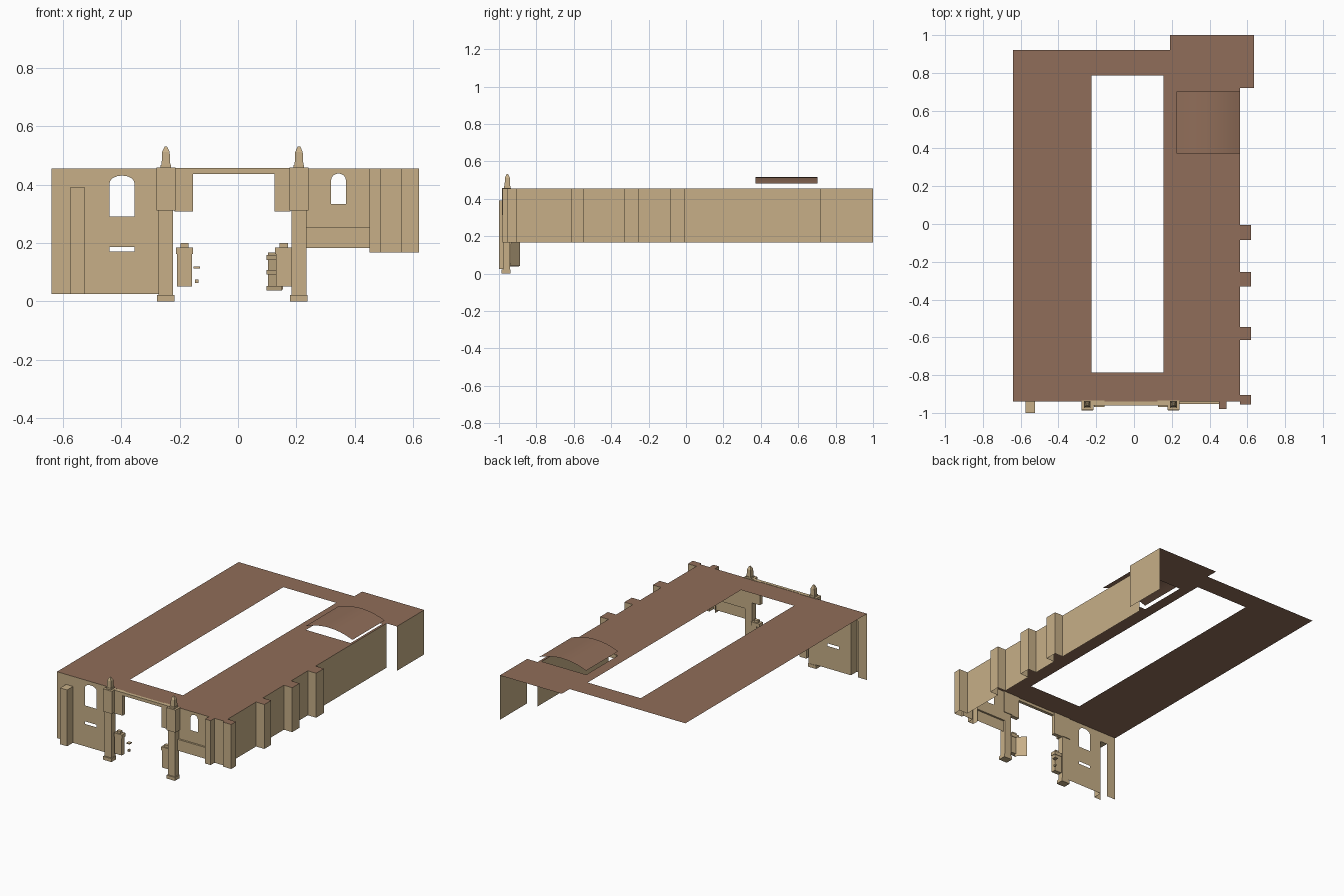
import bpy, bmesh, math
from mathutils import Vector

if "Cube" in bpy.data.objects:
    bpy.data.objects.remove(bpy.data.objects["Cube"])


def material(name, rgb):
    m = bpy.data.materials.new(name)
    m.diffuse_color = (*rgb, 1)
    m.use_nodes = True
    m.node_tree.nodes["Principled BSDF"].inputs["Base Color"].default_value = m.diffuse_color
    return m


STONE = material("sandstone", (0.57, 0.43, 0.245))
ROOF = material("brown_roof", (0.28, 0.155, 0.10))


def finish(bm, name, mat):
    me = bpy.data.meshes.new(name)
    bm.to_mesh(me)
    bm.free()
    me.materials.append(mat)
    ob = bpy.data.objects.new(name, me)
    bpy.context.collection.objects.link(ob)
    return ob


def panel(name, loops, mat, normal):
    """Flat sheet: first loop is the outline, the others are holes."""
    bm = bmesh.new()
    edges = []
    for loop in loops:
        vs = [bm.verts.new(p) for p in loop]
        edges += [bm.edges.new((vs[i - 1], vs[i])) for i in range(len(vs))]
    bmesh.ops.triangle_fill(bm, use_beauty=True, use_dissolve=False,
                            edges=edges, normal=normal)
    for f in bm.faces:
        f.normal_update()
        if f.normal.dot(Vector(normal)) < 0:
            f.normal_flip()
    bmesh.ops.dissolve_limit(bm, angle_limit=0.01, verts=bm.verts[:], edges=bm.edges[:])
    return finish(bm, name, mat)


def ribbon(name, path, z0, z1, mat=STONE):
    """Open upright wall along a plan path."""
    bm = bmesh.new()
    cols = [(bm.verts.new((x, y, z0)), bm.verts.new((x, y, z1))) for x, y in path]
    for a, b in zip(cols, cols[1:]):
        bm.faces.new((a[0], b[0], b[1], a[1]))
    return finish(bm, name, mat)


def box(name, x0, x1, y0, y1, z0, z1, top=1.0, mat=STONE):
    """Box whose top can be narrowed."""
    bm = bmesh.new()
    bmesh.ops.create_cube(bm, size=1)
    for v in bm.verts:
        s = top if v.co.z > 0 else 1
        v.co = ((x0 + x1) / 2 + v.co.x * s * (x1 - x0),
                (y0 + y1) / 2 + v.co.y * s * (y1 - y0),
                (z0 + z1) / 2 + v.co.z * (z1 - z0))
    return finish(bm, name, mat)


def rect_xz(x0, x1, z0, z1, y):
    return [(x0, y, z0), (x1, y, z0), (x1, y, z1), (x0, y, z1)]


def rect_xy(x0, x1, y0, y1, z):
    return [(x0, y0, z), (x1, y0, z), (x1, y1, z), (x0, y1, z)]


def arch_xz(x0, x1, z0, spring, top, y, n=8):
    c, r = (x0 + x1) / 2, (x1 - x0) / 2
    arc = [(c + r * math.cos(math.pi * i / n), y,
            spring + (top - spring) * math.sin(math.pi * i / n)) for i in range(n + 1)]
    return [(x0, y, z0), (x1, y, z0)] + arc


TOP, LOW, FY, RX = 0.455, 0.167, -0.94, 0.56

# plan of the right side: front buttress, corner buttress, three side buttresses
plan = [(0.45, FY), (0.45, -0.98), (0.49, -0.98), (0.49, FY), (RX, FY)]
for a, b in [(-0.955, -0.905), (-0.615, -0.545), (-0.33, -0.255), (-0.085, -0.005)]:
    plan += [(RX, a), (0.62, a), (0.62, b), (RX, b)]
plan.append((RX, 0.72))
ribbon("right_wall", plan, LOW, TOP)
ribbon("rear_annex_wall", [(0.635, 0.72), (0.635, 1.0)], LOW, TOP)

# flat roof with courtyard and vault openings
outline = [(-0.64, 0.92), (-0.64, FY)] + plan + [(0.635, 0.72), (0.635, 1), (0.19, 1), (0.19, 0.92)]
panel("flat_roof", [[(x, y, TOP) for x, y in outline],
                    rect_xy(-0.225, 0.155, -0.785, 0.785, TOP),
                    rect_xy(0.225, 0.545, 0.375, 0.70, TOP)], ROOF, (0, 0, 1))

# shallow vault floating over its opening
bm = bmesh.new()
rows = []
for i in range(13):
    t = i / 12
    x = 0.225 + 0.335 * t
    z = 0.481 + 0.034 * (1 - (2 * t - 1) ** 2)
    rows.append([bm.verts.new((x, y, z)) for y in (0.372, 0.702)])
for a, b in zip(rows, rows[1:]):
    bm.faces.new((a[0], b[0], b[1], a[1])).smooth = True
finish(bm, "vault_roof", ROOF)

# left front wall with arched window, slot and opening behind the buttress
panel("left_front_wall", [
    [(-0.64, FY, 0.025), (-0.575, FY, 0.025), (-0.575, FY, 0.39), (-0.525, FY, 0.39),
     (-0.525, FY, 0.025), (-0.225, FY, 0.025), (-0.225, FY, TOP), (-0.64, FY, TOP)],
    arch_xz(-0.44, -0.355, 0.29, 0.405, 0.431, FY),
    rect_xz(-0.44, -0.355, 0.17, 0.187, FY)], STONE, (0, -1, 0))

# left front buttress, open at its outer side
ribbon("left_buttress", [(-0.575, -1), (-0.525, -1), (-0.525, FY)], 0.025, 0.39)
panel("left_buttress_top", [rect_xy(-0.575, -0.525, -1, FY, 0.39)], STONE, (0, 0, 1))

# right front wall with small window and a stepped plinth
panel("right_front_wall", [rect_xz(0.23, 0.45, 0.255, TOP, FY),
                           arch_xz(0.319, 0.37, 0.333, 0.415, 0.438, FY)], STONE, (0, -1, 0))
panel("right_plinth", [rect_xz(0.23, 0.45, 0.182, 0.255, -0.952)], STONE, (0, -1, 0))
panel("plinth_ledge", [rect_xy(0.23, 0.45, -0.952, FY, 0.255)], STONE, (0, 0, 1))

# gate piers with bases, upper blocks and pinnacles
for side, c in (("left", -0.247), ("right", 0.209)):
    box(side + "_pier_base", c - 0.03, c + 0.03, -0.987, -0.938, 0, 0.022)
    box(side + "_pier_shaft", c - 0.025, c + 0.025, -0.978, -0.94, 0.022, 0.315)
    box(side + "_pier_flare", c - 0.032, c + 0.032, -0.985, -0.935, 0.312, 0.458)
    box(side + "_pinnacle_foot", c - 0.018, c + 0.018, -0.973, -0.937, 0.458, 0.468)
    box(side + "_pinnacle", c - 0.015, c + 0.015, -0.970, -0.940, 0.468, 0.512, 0.85)
    box(side + "_pinnacle_tip", c - 0.013, c + 0.013, -0.968, -0.942, 0.512, 0.531, 0.3)

# gate head: hanging blocks and lintel
box("left_gate_block", -0.218, -0.155, -0.96, -0.935, 0.307, 0.457)
box("right_gate_block", 0.125, 0.18, -0.96, -0.935, 0.307, 0.457)
box("gate_lintel", -0.155, 0.125, -0.96, -0.94, 0.437, 0.457)

# low gate posts with a rim and narrower cap
for side, x0, x1 in (("left", -0.209, -0.158), ("right", 0.130, 0.184)):
    box(side + "_post_body", x0, x1, -0.965, -0.935, 0.05, 0.162)
    box(side + "_post_rim", x0 - 0.003, x1 + 0.003, -0.968, -0.932, 0.162, 0.185)
    box(side + "_post_cap", x0 + 0.012, x1 - 0.012, -0.96, -0.94, 0.185, 0.2)

# right gate leaf swung inwards, with rails
ribbon("right_gate_leaf", [(0.155, -0.94), (0.103, -0.888)], 0.04, 0.168)
for z in (0.045, 0.1, 0.15):
    ribbon("right_gate_rail", [(0.150, -0.945), (0.098, -0.893)], z - 0.008, z + 0.008)

# remains of the left gate: hinge bar and latch
box("left_hinge_bar", -0.153, -0.131, -0.925, -0.90, 0.113, 0.119)
box("left_latch", -0.147, -0.136, -0.92, -0.905, 0.062, 0.075)
